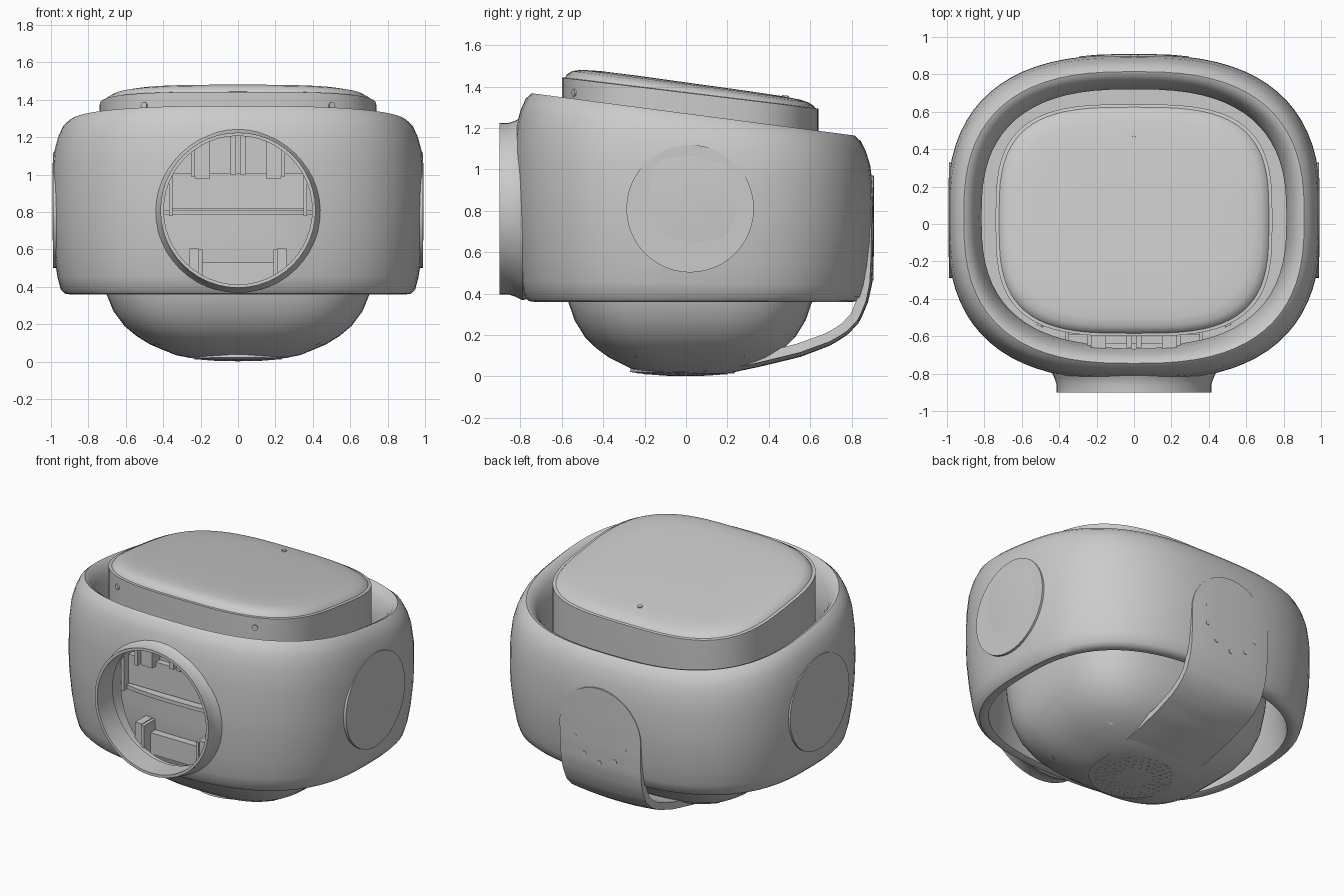
import bpy, bmesh, math
from mathutils import Vector, Matrix

cube = bpy.data.objects.get("Cube")
if cube:
    bpy.data.objects.remove(cube)

grey = bpy.data.materials.new("grey_plastic")
grey.use_nodes = True
grey.diffuse_color = (0.6, 0.6, 0.6, 1)
grey.node_tree.nodes["Principled BSDF"].inputs["Base Color"].default_value = (0.6, 0.6, 0.6, 1)

# Plan outline of the shell: half width, half depth, squareness, centre y
A, B, N, CY = 1, .87, 2.65, .035


def add(name, bm):
    bmesh.ops.recalc_face_normals(bm, faces=bm.faces)
    mesh = bpy.data.meshes.new(name)
    bm.to_mesh(mesh)
    bm.free()
    mesh.materials.append(grey)
    ob = bpy.data.objects.new(name, mesh)
    bpy.context.scene.collection.objects.link(ob)
    return ob


def solidify(ob, thickness):
    mod = ob.modifiers.new("wall", "SOLIDIFY")
    mod.thickness, mod.offset = thickness, -1


def cut(ob, cutter):
    mod = ob.modifiers.new("cut", "BOOLEAN")
    mod.operation, mod.object, mod.solver = "DIFFERENCE", cutter, "EXACT"


def finish(ob, angle=35):
    """Bake modifiers, then smooth while keeping hard edges."""
    bpy.context.view_layer.update()
    deps = bpy.context.evaluated_depsgraph_get()
    mesh = bpy.data.meshes.new_from_object(ob.evaluated_get(deps))
    ob.modifiers.clear()
    ob.data = mesh
    for p in mesh.polygons:
        p.use_smooth = True
    mesh.set_sharp_from_angle(angle=math.radians(angle))


def oval(a, b, n, cy, count=72):
    """Superellipse outline as (x, y) pairs."""
    pts = []
    for i in range(count):
        t = 2 * math.pi * i / count
        c, s = math.cos(t), math.sin(t)
        pts.append((a * math.copysign(abs(c) ** (2 / n), c),
                    cy + b * math.copysign(abs(s) ** (2 / n), s)))
    return pts


def loft(name, rings, closed=False):
    bm = bmesh.new()
    rows = [[bm.verts.new(p) for p in ring] for ring in rings]
    n = len(rows[0])
    pairs = list(zip(rows, rows[1:])) + ([(rows[-1], rows[0])] if closed else [])
    for lo, hi in pairs:
        for i in range(n):
            j = (i + 1) % n
            bm.faces.new((lo[i], lo[j], hi[j], hi[i]))
    if not closed:
        bm.faces.new(rows[0])
        bm.faces.new(rows[-1])
    return add(name, bm)


def rods(name, items, radius, depth, sides=12):
    """Cylinders given as (centre, axis) pairs."""
    bm = bmesh.new()
    for loc, axis in items:
        turn = Vector(axis).to_track_quat("Z", "Y").to_matrix().to_4x4()
        bmesh.ops.create_cone(bm, cap_ends=True, segments=sides, radius1=radius, radius2=radius,
                              depth=depth, matrix=Matrix.Translation(loc) @ turn)
    return add(name, bm)


def boxes(name, items):
    """Boxes given as (centre, size) pairs."""
    bm = bmesh.new()
    for loc, size in items:
        bmesh.ops.create_cube(bm, size=1, matrix=Matrix.Translation(loc) @ Matrix.Diagonal((*size, 1)))
    return add(name, bm)


def shell_ring(inset, f):
    base = 0.36
    return [(x, y, base + (1.27 - 0.131 * y - base) * f)
            for x, y in oval(A - inset, B - inset, N, CY)]


# Cutters for the front port and the flat side discs
port_cutter = rods("port_cutter", [((0, -.78, .81), (0, 1, 0))], .405, .7, 48)
side_cutter = rods("side_cutter", [((s * 1.092, .02, .81), (1, 0, 0)) for s in (-1, 1)], .312, .2, 48)
for c in (port_cutter, side_cutter):
    c.hide_render = True
    c.hide_set(True)

# Outer shell with slanted rim and a thin lower edge
profile = [(.1, 0), (.075, .004), (.052, .03), (.035, .1), (.018, .22), (.004, .38), (0, .5), (.002, .7),
           (.015, .83), (.035, .91), (.06, .97), (.09, 1), (.115, .985), (.145, .93), (.17, .85),
           (.185, .75), (.16, .5), (.14, .2), (.125, .01)]
shell = loft("outer_shell", [shell_ring(*p) for p in profile], closed=True)
cut(shell, port_cutter)
cut(shell, side_cutter)
finish(shell)

# Ledge that joins shell and pod
ledge = loft("inner_ledge", [[(x, y, z) for x, y in oval(A - d, B - d, N, CY)]
                             for d, z in ((.15, .785), (.15, .81), (.29, .81), (.29, .785))], closed=True)
finish(ledge)

# Pod: bowl, wall and domed lid
rings = []
for s, z in ((.12, .006), (.3, .014), (.45, .035), (.63, .09), (.73, .135), (.82, .19), (.9, .27),
             (.95, .36), (.985, .5), (1, .65)):
    rings.append([(x, y, z) for x, y in oval(.74 * s, .62 * s, 2.5 + min(.7, z * 6), .02)])
for s, rise in ((1, 0), (.975, .002), (.96, .016), (.92, .032), (.85, .042), (.7, .048), (.4, .05), (.1, .05)):
    rings.append([(x, y, 1.37 - .121 * y + rise * (1 - .35 * y))
                  for x, y in oval(.74 * s, .62 * s, 3.2, .02)])
pod = loft("inner_pod", rings)
finish(pod, 30)

# Round front collar
collar_profile = [(.397, -.9), (.415, -.9), (.415, -.855), (.425, -.825), (.442, -.79), (.43, -.74), (.397, -.74)]
collar = loft("front_collar", [[(r * math.cos(k * math.pi / 24), y, .81 + r * math.sin(k * math.pi / 24))
                                for k in range(48)] for r, y in collar_profile], closed=True)
finish(collar)

# Side discs
discs = rods("side_discs", [((s * .945, .02, .81), (1, 0, 0)) for s in (-1, 1)], .308, .09, 48)
finish(discs)

# Fittings between the port and the pod wall
fittings = [((0, -.615, .91), (.7, .05, .19)), ((0, -.61, .46), (.4, .06, .14))]
for s in (-1, 1):
    fittings += [((s * .235, -.64, .53), (.05, .12, .15)), ((s * .2, -.64, .5), (.02, .14, .2)),
                 ((s * .19, -.63, 1.1), (.08, .1, .24)), ((s * .24, -.65, 1.08), (.02, .14, .18)),
                 ((s * .025, -.62, 1.12), (.03, .08, .24)), ((s * .36, -.63, .9), (.02, .12, .24))]
boxes("port_fittings", fittings)

# Strap: rounded tab on the back, running under the bowl to a round end
path = [Vector((0, *p)) for p in ((.907, .97), (.909, .75), (.907, .58), (.9, .45), (.88, .36), (.84, .265),
                                  (.78, .2), (.7, .15), (.55, .093), (.35, .045), (.2, .014), (.08, .002),
                                  (-.08, .002), (-.19, .01), (-.27, .021))]
lengths = [(b - a).length for a, b in zip(path, path[1:])]
total = sum(lengths)


def along(d):
    for a, b, l in zip(path, path[1:], lengths):
        if d <= l:
            return a.lerp(b, d / l)
        d -= l
    return path[-1]


bm = bmesh.new()
rows, steps, across = [], 80, 10
for i in range(steps + 1):
    d = total * (1 - math.cos(math.pi * i / steps)) / 2
    p = along(d)
    R = .3 - .03 * d / total
    e = min(d, total - d, R)
    half = max(.02, math.sqrt(max(0, R * R - (R - e) ** 2)))
    fade = min(1, max(0, (p.z - .1) / .35))
    row = []
    for j in range(across + 1):
        x = half * (2 * j / across - 1)
        drop = B * (1 - (1 - abs(x) ** N) ** (1 / N))
        row.append(bm.verts.new((x, p.y - drop * fade, p.z + .27 * x * x * (1 - fade))))
    rows.append(row)
for lo, hi in zip(rows, rows[1:]):
    for j in range(across):
        bm.faces.new((lo[j], hi[j], hi[j + 1], lo[j + 1]))
strap = add("strap", bm)
# Wall grows inward from the outer face
outward = strap.data.polygons[len(strap.data.polygons) // 4].normal.y > 0
solidify(strap, .045 if outward else -.045)
finish(strap)

# Small fasteners on strap, lid edge and bowl
tab = []
for k in range(10):
    a = 2 * math.pi * (k + .5) / 10
    tab.append(((.19 * math.cos(a), .895, .67 + .19 * math.sin(a)), (0, 1, 0)))
rods("strap_fasteners", tab, .016, .02)
rods("lid_fasteners", [((s * .5, -.537, 1.37), (s * .45, -1, 0)) for s in (-1, 1)], .018, .02)
rods("bowl_fasteners", [((s * .42, t * .27 + .02, .112), (s * .4, t * .4, -.8))
                        for s in (-1, 1) for t in (-1, 1)], .018, .03)
rods("lid_indicator", [((0, .48, 1.351), (0, .12, 1))], .016, .012)

# Perforated grille under the bowl
dots = [((r * math.cos(2 * math.pi * k / n), r * math.sin(2 * math.pi * k / n), .006 + .25 * r * r), (0, 0, 1))
        for r, n in ((.12, 16), (.155, 22), (.19, 28), (.225, 34)) for k in range(n)]
rods("speaker_grille", dots, .01, .012, 6)
